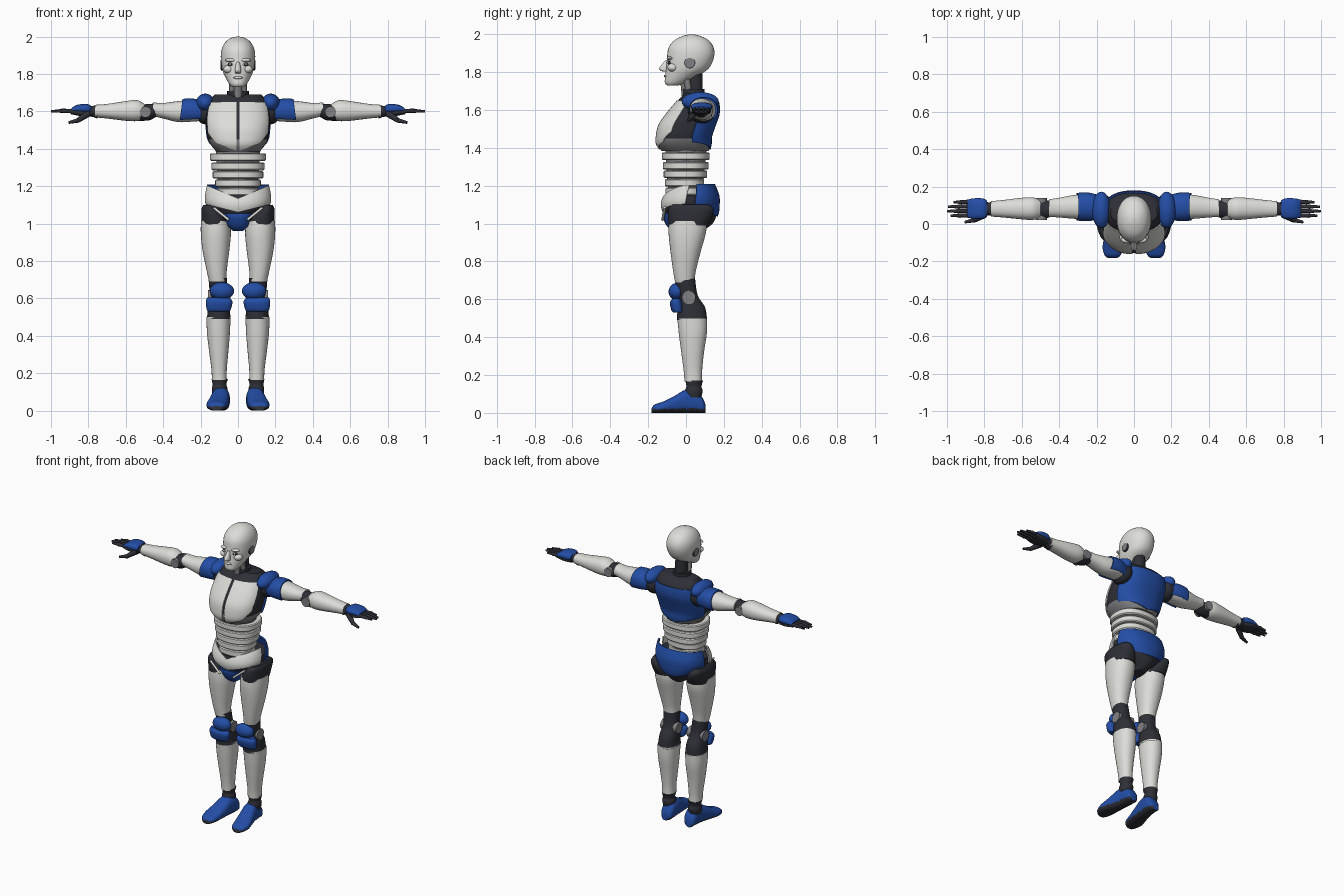
import bpy, bmesh
from math import sin, cos, radians, copysign
from mathutils import Vector

cube = bpy.data.objects.get("Cube")
if cube:
    bpy.data.objects.remove(cube)


def material(name, rgb):
    m = bpy.data.materials.new(name)
    m.use_nodes = True
    m.diffuse_color = (*rgb, 1)
    m.node_tree.nodes["Principled BSDF"].inputs["Base Color"].default_value = (*rgb, 1)
    return m


WHITE = material("shell white", (.72, .72, .69))
BLUE = material("armour blue", (.017, .075, .38))
DARK = material("charcoal rubber", (.027, .029, .038))
GREY = material("joint grey", (.22, .22, .23))


def finish(name, bm, mats, mirror=False, thick=0, rule=None):
    """Turn a bmesh into a shaded object, mirrored across x if asked."""
    for f in bm.faces:
        f.smooth = True
        if rule:
            f.material_index = int(rule(f.calc_center_median()))
    for e in bm.edges:
        e.smooth = len(e.link_faces) == 2 and e.calc_face_angle() < radians(38)
    mesh = bpy.data.meshes.new(name)
    bm.to_mesh(mesh)
    bm.free()
    ob = bpy.data.objects.new(name, mesh)
    bpy.context.collection.objects.link(ob)
    for m in (mats if isinstance(mats, tuple) else (mats,)):
        mesh.materials.append(m)
    if thick:
        mod = ob.modifiers.new("thickness", "SOLIDIFY")
        mod.thickness, mod.offset = thick, -1
    if mirror:
        ob.modifiers.new("mirror", "MIRROR").use_mirror_merge = False
    return ob


def spline(rows, sub):
    """Smoothly fill in rows between the given ones."""
    out = []
    for i in range(len(rows) - 1):
        a, b, c, d = (rows[max(0, min(len(rows) - 1, i + k))] for k in (-1, 0, 1, 2))
        for s in range(sub):
            t = s / sub
            out.append([q + .5 * t * (r - p + t * (2*p - 5*q + 4*r - w + t * (3*(q - r) + w - p)))
                        for p, q, r, w in zip(a, b, c, d)])
    return out + [list(rows[-1])]


def loft(name, mats, rows, axis="Z", mirror=False, arc=None, grow=0, cuts=(), power=2.0,
         n=36, sub=4, rule=None):
    """Skin rows of (along, u_min, u_max, v_min, v_max); an arc makes an open plate."""
    bm = bmesh.new()
    place = {"Z": lambda t, u, v: (u, v, t), "X": lambda t, u, v: (t, u, v),
             "Y": lambda t, u, v: (u, t, v)}[axis]
    a0, a1 = arc or (0, 360)
    count = n + 1 if arc else n
    rings = []
    for t, u0, u1, v0, v1 in spline(rows, sub):
        ring = []
        for j in range(count):
            a = radians(a0 + (a1 - a0) * j / n)
            cu, cv = (copysign(abs(w) ** (2 / power), w) for w in (cos(a), sin(a)))
            ring.append(bm.verts.new(place(t, (u0 + u1) / 2 + cu * ((u1 - u0) / 2 + grow),
                                           (v0 + v1) / 2 + cv * ((v1 - v0) / 2 + grow))))
        rings.append(ring)
    for lo, hi in zip(rings, rings[1:]):
        for j in range(n):
            k = (j + 1) % count
            bm.faces.new((lo[j], lo[k], hi[k], hi[j]))
    if not arc:
        bm.faces.new(rings[0][::-1])
        bm.faces.new(rings[-1])
        bmesh.ops.recalc_face_normals(bm, faces=bm.faces)
    for co, no in cuts:
        bmesh.ops.bisect_plane(bm, geom=bm.verts[:] + bm.edges[:] + bm.faces[:],
                               plane_co=co, plane_no=no, clear_outer=True)
    return finish(name, bm, mats, mirror, .009 if arc else 0, rule)


def mid(*rows):
    """Rows centred on x = 0 from (z, half_width, front, back)."""
    return [(z, -w, w, f, b) for z, w, f, b in rows]


def ball(name, mat, centre, radii, mirror=False):
    bm = bmesh.new()
    bmesh.ops.create_uvsphere(bm, u_segments=24, v_segments=14, radius=1)
    for v in bm.verts:
        v.co = Vector(c + r * q for c, r, q in zip(centre, radii, v.co))
    return finish(name, bm, mat, mirror)


def rod(name, mat, a, b, r, tip=None, mirror=False):
    a, b = Vector(a), Vector(b)
    bm = bmesh.new()
    bmesh.ops.create_cone(bm, cap_ends=True, segments=20, radius1=r, radius2=tip or r,
                          depth=(b - a).length)
    turn = (b - a).to_track_quat("Z", "Y")
    for v in bm.verts:
        v.co = turn @ v.co + (a + b) / 2
    return finish(name, bm, mat, mirror)


# Head and face
loft("head", WHITE, mid((1.73, .03, -.1, -.04), (1.745, .046, -.112, .0), (1.78, .066, -.11, .06),
     (1.82, .083, -.105, .12), (1.88, .092, -.1, .148), (1.93, .088, -.092, .146),
     (1.97, .068, -.06, .118), (1.993, .036, -.012, .07), (2, .006, .024, .036)), power=2.15)
loft("nose", WHITE, mid((1.803, .014, -.12, -.09), (1.818, .017, -.143, -.09),
     (1.865, .009, -.108, -.08)), n=16)
ball("lips", WHITE, (0, -.103, 1.78), (.026, .014, .008))
ball("brow", WHITE, (.036, -.084, 1.874), (.034, .018, .01), True)
ball("cheek", WHITE, (.05, -.07, 1.825), (.028, .028, .022), True)
ball("eye_socket", DARK, (.036, -.086, 1.851), (.02, .012, .011), True)
ball("eyeball", WHITE, (.036, -.089, 1.851), (.013, .012, .008), True)
ball("pupil", DARK, (.036, -.098, 1.851), (.005, .005, .005), True)
rod("ear_disc", GREY, (.07, .02, 1.85), (.094, .02, 1.85), .026, mirror=True)
rod("ear_rim", DARK, (.07, .02, 1.85), (.09, .02, 1.85), .03, mirror=True)

# Neck
rod("neck_column", DARK, (0, .05, 1.66), (0, .045, 1.82), .04)
rod("neck_piston", GREY, (.03, .02, 1.66), (.03, .0, 1.79), .017, mirror=True)
rod("throat", GREY, (0, .0, 1.67), (0, -.01, 1.77), .022)
rod("neck_ring", DARK, (0, .04, 1.68), (0, .04, 1.71), .058)

# Torso core with chest and back plates over it
torso = mid((1.385, .115, -.13, .12), (1.42, .145, -.152, .128), (1.46, .163, -.153, .13),
            (1.52, .17, -.14, .15), (1.58, .17, -.1, .17), (1.64, .158, -.05, .168),
            (1.67, .142, -.025, .15), (1.69, .125, .0, .12))
loft("torso_core", (DARK, GREY), torso, power=2.4, rule=lambda c: c.z < 1.45)
loft("chest_plate", WHITE, torso, mirror=True, arc=(-90, -24), grow=.007, power=2.4,
     cuts=(((.009, 0, 0), (-1, 0, 0)), ((0, 0, 1.65), (0, 0, 1)), ((0, 0, 1.387), (.35, 0, -1)),
           ((.105, 0, 1.41), (1, 0, -.75))))
loft("back_plate", BLUE, torso, mirror=True, arc=(14, 90), grow=.008, power=2.4,
     cuts=(((0, 0, 1.645), (0, 0, 1)), ((0, 0, 1.39), (.25, 0, -1))))

# Stacked waist bands
loft("waist_core", GREY, mid((1.1, .1, -.09, .08), (1.4, .12, -.11, .11)))
for i, (z, w, f, b) in enumerate(((1.335, .15, -.127, .125), (1.285, .143, -.122, .12),
                                  (1.24, .135, -.118, .112), (1.195, .122, -.112, .095),
                                  (1.15, .112, -.108, .09))):
    loft(f"waist_band_{i + 1}", WHITE, mid((z, w - .006, f + .006, b - .006), (z + .006, w, f, b),
         (z + .036, w, f, b), (z + .041, w - .006, f + .006, b - .006)), power=2.4, sub=1)

# Pelvis
pelvis = mid((.97, .035, -.04, .1), (1, .06, -.07, .14), (1.05, .125, -.11, .164),
             (1.1, .165, -.125, .17), (1.15, .17, -.11, .168), (1.21, .158, -.07, .145))
loft("pelvis_core", DARK, pelvis[:-1], power=2.2)
loft("pelvis_front_plate", WHITE, pelvis, mirror=True, arc=(-90, -8), grow=.008, power=2.2,
     cuts=(((0, 0, 1.135), (-.42, 0, 1)), ((0, 0, 1.06), (.25, 0, -1))))
loft("pelvis_back_plate", BLUE, pelvis, mirror=True, arc=(8, 90), grow=.008, power=2.2,
     cuts=(((0, .1, 1.065), (0, -.4, -1)),))
loft("groin_guard", BLUE, mid((.96, .025, -.07, 0), (.985, .052, -.1, 0),
     (1.03, .068, -.122, -.02), (1.055, .08, -.124, -.03)), power=2.4)
rod("groin_tendon", WHITE, (.13, -.112, 1.085), (.05, -.124, 1.02), .007, mirror=True)

# Legs
loft("hip_cup", DARK, [(.99, .045, .196, -.09, .115), (1.04, .07, .196, -.095, .14),
     (1.08, .1, .195, -.09, .145), (1.1, .115, .185, -.07, .12)], mirror=True, power=2.3)
loft("thigh", WHITE, [(.69, .062, .155, -.058, .045), (.75, .06, .168, -.068, .052),
     (.86, .046, .19, -.083, .08), (.95, .038, .199, -.092, .105),
     (1.015, .045, .198, -.09, .11)], mirror=True, power=2.2)
loft("knee_core", DARK, [(.49, .04, .166, -.047, .112), (.56, .045, .16, -.045, .1),
     (.62, .055, .152, -.04, .062), (.71, .06, .158, -.06, .048)], mirror=True, power=2.2)
rod("knee_joint", GREY, (.04, .015, .61), (.16, .015, .61), .036, mirror=True)
ball("kneecap", BLUE, (.086, -.05, .64), (.065, .042, .046), True)
loft("knee_guard", BLUE, [(.53, .045, .16, -.068, -.02), (.545, .037, .168, -.078, -.015),
     (.585, .03, .172, -.085, -.02), (.605, .05, .165, -.07, -.03)], mirror=True, power=2.6)
loft("shin", WHITE, [(.165, .06, .14, -.008, .085), (.22, .06, .142, -.012, .085),
     (.32, .051, .155, -.025, .095), (.42, .043, .166, -.038, .11),
     (.5, .04, .168, -.046, .112)], mirror=True, power=2.2)
loft("ankle", DARK, [(.08, .06, .135, .0, .08), (.115, .055, .14, -.006, .088),
     (.14, .062, .136, .002, .082), (.17, .054, .142, -.004, .09)], mirror=True)
loft("foot", (BLUE, DARK), [(-.182, .09, .14, 0, .025), (-.165, .07, .158, 0, .045),
     (-.12, .058, .168, 0, .06), (-.06, .05, .155, 0, .09), (0, .045, .14, 0, .122),
     (.06, .043, .13, 0, .11), (.09, .05, .124, 0, .075), (.102, .07, .11, 0, .045)],
     axis="Y", mirror=True, power=2.5, rule=lambda c: c.z < .022)

# Shoulders and arms
ball("shoulder_joint", DARK, (.17, .085, 1.6), (.06, .075, .07), True)
ball("shoulder_pad", BLUE, (.175, .075, 1.645), (.05, .098, .05), True)
arm = [(.185, .03, .145, 1.55, 1.65), (.25, .025, .16, 1.545, 1.66),
       (.32, .028, .155, 1.543, 1.655), (.4, .035, .14, 1.562, 1.645),
       (.455, .038, .132, 1.575, 1.648)]
loft("upper_arm", WHITE, arm, axis="X", mirror=True, power=2.2)
loft("arm_guard", BLUE, arm, axis="X", mirror=True, arc=(-40, 220), grow=.009, power=2.2,
     cuts=(((.305, 0, 1.6), (1, 0, .12)), ((.2, 0, 1.555), (-.1, 0, -1))))
loft("elbow", DARK, [(.44, .04, .125, 1.57, 1.642), (.475, .03, .125, 1.552, 1.64),
     (.53, .03, .13, 1.55, 1.635)], axis="X", mirror=True)
rod("elbow_joint", GREY, (.495, .022, 1.597), (.495, .138, 1.597), .03, mirror=True)
loft("forearm", WHITE, [(.5, .035, .13, 1.56, 1.64), (.54, .022, .142, 1.548, 1.66),
     (.6, .025, .14, 1.55, 1.655), (.7, .035, .128, 1.562, 1.64),
     (.765, .04, .122, 1.568, 1.635)], axis="X", mirror=True, power=2.2)
loft("wrist", DARK, [(.75, .042, .12, 1.56, 1.635), (.775, .046, .116, 1.57, 1.63),
     (.815, .045, .12, 1.575, 1.63)], axis="X", mirror=True)

# Hands
loft("palm", DARK, [(.79, .045, .12, 1.572, 1.61), (.84, .03, .132, 1.575, 1.61),
     (.895, .034, .13, 1.585, 1.61)], axis="X", mirror=True, power=2.6)
loft("hand_guard", BLUE, [(.785, .04, .125, 1.595, 1.63), (.81, .028, .137, 1.59, 1.64),
     (.86, .028, .137, 1.593, 1.635), (.89, .036, .13, 1.598, 1.618)],
     axis="X", mirror=True, power=2.5)
for i, reach in enumerate((.98, 1, .995, .965)):
    y = .045 + .024 * i
    knuckle = .88 + (reach - .88) * .5
    rod(f"finger_base_{i + 1}", DARK, (.87, y, 1.602), (knuckle, y, 1.603), .0115, .01, True)
    rod(f"finger_tip_{i + 1}", DARK, (knuckle, y, 1.603), (reach, y, 1.6), .0105, .006, True)
    ball(f"finger_knuckle_{i + 1}", DARK, (knuckle, y, 1.603), (.012, .012, .012), True)
rod("thumb_base", DARK, (.8, .05, 1.59), (.855, .02, 1.552), .019, .013, True)
rod("thumb_tip", DARK, (.85, .022, 1.553), (.905, .01, 1.54), .013, .007, True)
